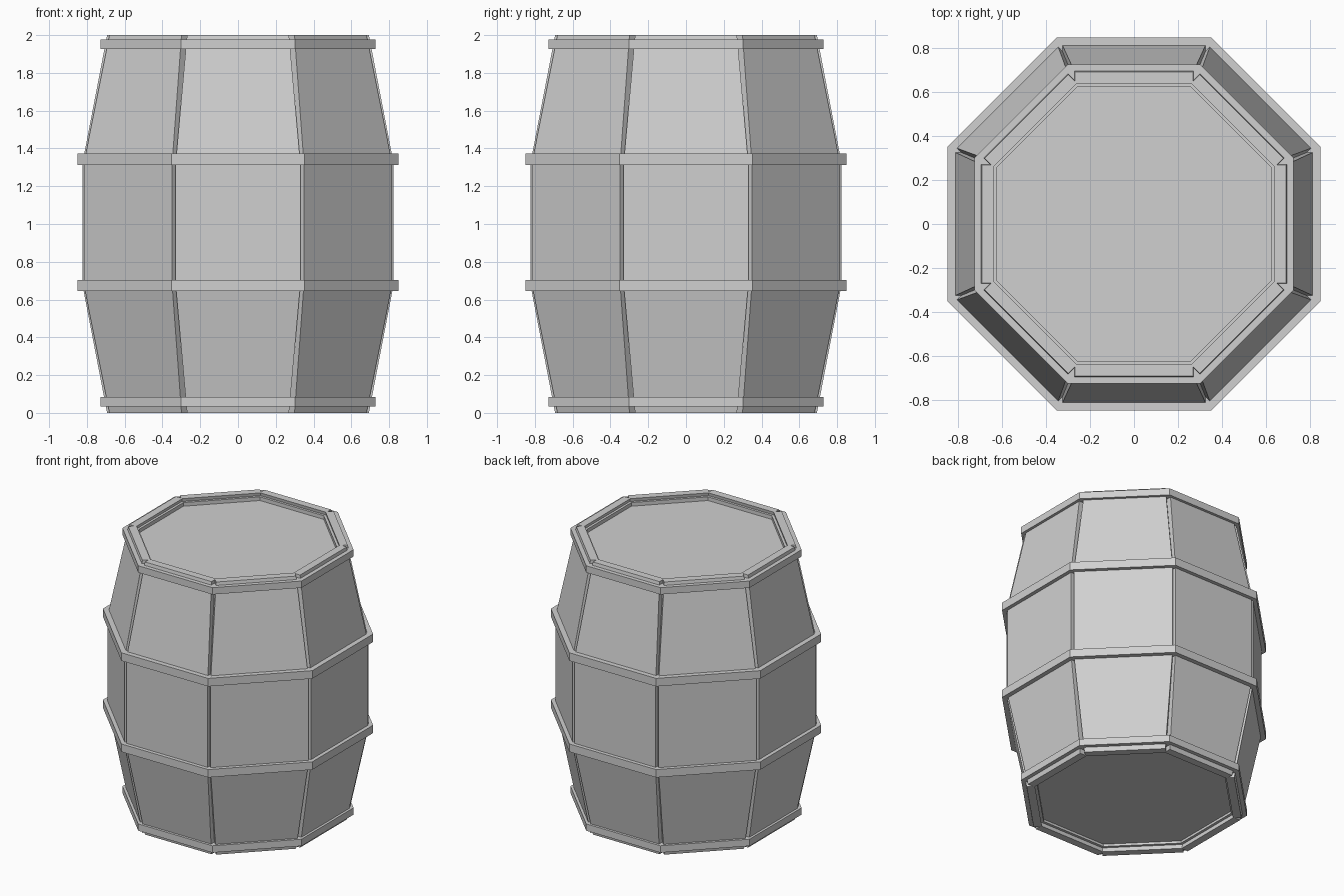
import bpy, bmesh, math
from mathutils import Matrix

if "Cube" in bpy.data.objects:
    bpy.data.objects.remove(bpy.data.objects["Cube"])

T = math.tan(math.pi / 8)      # half side of an octagon per unit of apothem
N = 8

grey = bpy.data.materials.new("plain_grey")
grey.diffuse_color = (0.63, 0.63, 0.63, 1)
grey.use_nodes = True
grey.node_tree.nodes["Principled BSDF"].inputs["Base Color"].default_value = grey.diffuse_color


def finish(name, bm):
    bmesh.ops.recalc_face_normals(bm, faces=bm.faces[:])
    me = bpy.data.meshes.new(name)
    bm.to_mesh(me)
    bm.free()
    me.materials.append(grey)
    ob = bpy.data.objects.new(name, me)
    bpy.context.collection.objects.link(ob)
    return ob


def octagon(bm, apothem, z):
    """Ring of eight vertices with a flat side facing the front."""
    r = apothem / math.cos(math.pi / N)
    angles = [(i + 0.5) * math.tau / N for i in range(N)]
    return [bm.verts.new((r * math.cos(a), r * math.sin(a), z)) for a in angles]


def bridge(bm, a, b):
    n = len(a)
    for i in range(n):
        j = (i + 1) % n
        bm.faces.new((a[i], a[j], b[j], b[i]))


def hoop(name, inner, outer, z0, z1):
    bm = bmesh.new()
    rings = [octagon(bm, r, z) for r, z in
             ((outer, z0), (outer, z1), (inner, z1), (inner, z0))]
    for i in range(4):
        bridge(bm, rings[i], rings[(i + 1) % 4])
    finish(name, bm)


def lid(name, apothem, z0, z1):
    bm = bmesh.new()
    low, high = octagon(bm, apothem, z0), octagon(bm, apothem, z1)
    bridge(bm, low, high)
    bm.faces.new(low)
    bm.faces.new(high)
    finish(name, bm)


def stave(name, angle):
    # height, outer distance from the axis, half width
    profile = [(0, 0.693, 0.27), (0.675, 0.823, 0.33),
               (1.325, 0.823, 0.33), (2, 0.693, 0.27)]
    thick = 0.055
    bm = bmesh.new()
    rings = [[bm.verts.new(p) for p in ((w, -d, z), (w, -d + thick, z),
                                        (-w, -d + thick, z), (-w, -d, z))]
             for z, d, w in profile]
    for a, b in zip(rings, rings[1:]):
        bridge(bm, a, b)
    bm.faces.new(rings[0])
    bm.faces.new(rings[-1])
    bm.transform(Matrix.Rotation(angle, 4, 'Z'))
    finish(name, bm)


# Eight bowed planks around the axis
for i in range(N):
    stave(f"stave_{i + 1}", i * math.tau / N)

# Hoops and recessed lids, mirrored about mid height
hoop("lower_end_hoop", 0.625, 0.727, 0.033, 0.083)
hoop("upper_end_hoop", 0.625, 0.727, 1.927, 1.977)
hoop("lower_belly_hoop", 0.785, 0.85, 0.645, 0.703)
hoop("upper_belly_hoop", 0.785, 0.85, 1.313, 1.372)
lid("bottom_lid", 0.66, 0.05, 0.09)
lid("top_lid", 0.66, 1.91, 1.95)
